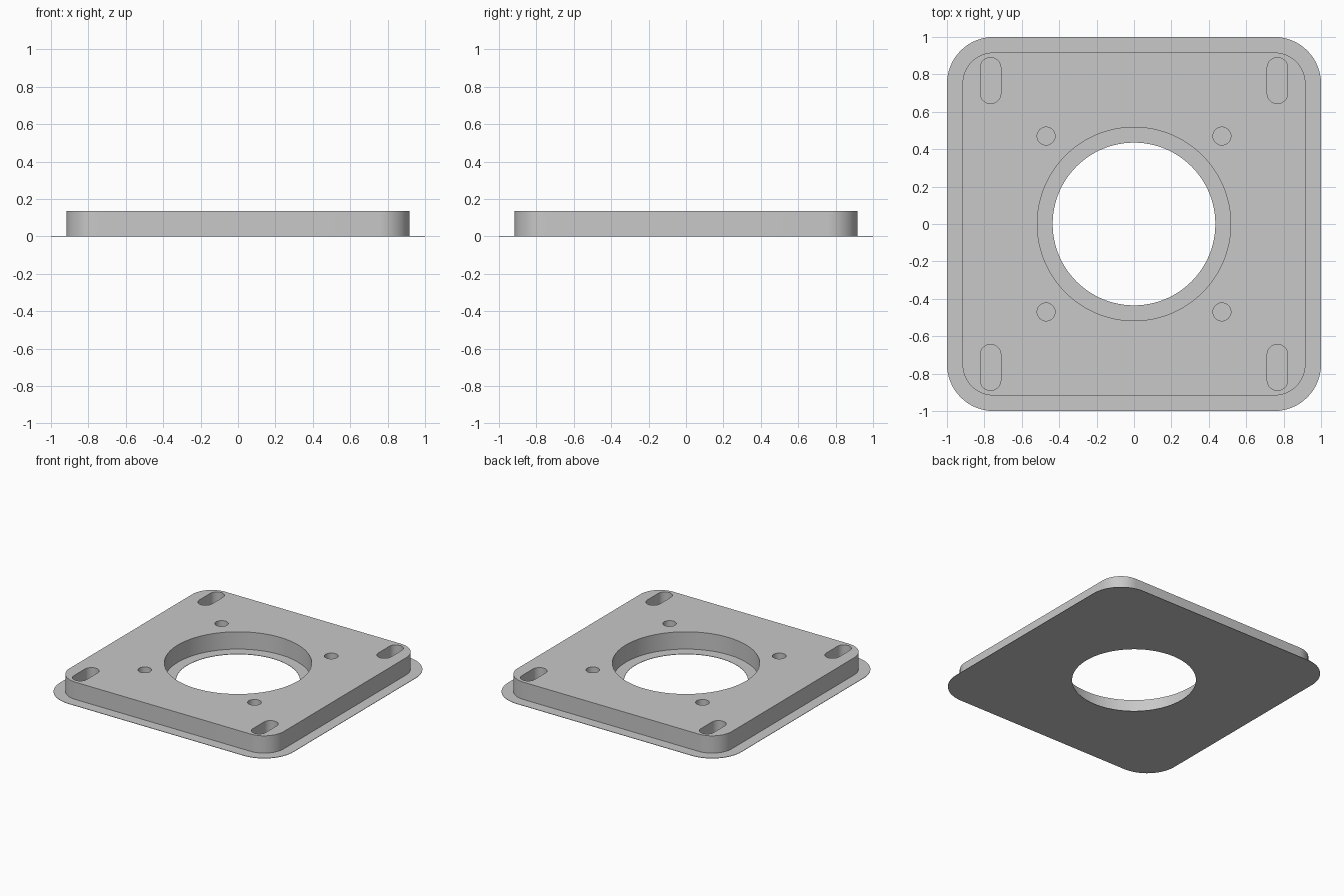
import bpy, bmesh
from math import sin, cos, pi, radians

cube = bpy.data.objects.get("Cube")
if cube:
    bpy.data.objects.remove(cube, do_unlink=True)

grey = bpy.data.materials.new("plain_grey")
grey.use_nodes = True
colour = (0.58, 0.58, 0.58, 1)
grey.diffuse_color = colour
grey.node_tree.nodes["Principled BSDF"].inputs["Base Color"].default_value = colour


def rounded(cx, cy, hx, hy, r, steps=16):
    """Outline of a rounded rectangle; a circle or slot when r reaches the half size."""
    pts = []
    for q, (sx, sy) in enumerate([(1, 1), (-1, 1), (-1, -1), (1, -1)]):
        for i in range(steps + 1):
            a = (q + i / steps) * pi / 2
            p = (cx + sx * (hx - r) + r * cos(a), cy + sy * (hy - r) + r * sin(a))
            if not pts or abs(p[0] - pts[-1][0]) + abs(p[1] - pts[-1][1]) > 1e-5:
                pts.append(p)
    if abs(pts[0][0] - pts[-1][0]) + abs(pts[0][1] - pts[-1][1]) < 1e-5:
        pts.pop()
    return pts


def pierced_plate(name, outlines, z0, z1):
    """Extrude the first outline, with the others as holes through it."""
    curve = bpy.data.curves.new(name, "CURVE")
    curve.dimensions = "2D"
    curve.fill_mode = "BOTH"
    curve.extrude = (z1 - z0) / 2
    for pts in outlines:
        spline = curve.splines.new("POLY")
        spline.points.add(len(pts) - 1)
        for point, (x, y) in zip(spline.points, pts):
            point.co = (x, y, 0, 1)
        spline.use_cyclic_u = True
    obj = bpy.data.objects.new(name, curve)
    bpy.context.collection.objects.link(obj)
    bpy.ops.object.select_all(action="DESELECT")
    obj.select_set(True)
    bpy.context.view_layer.objects.active = obj
    bpy.ops.object.convert(target="MESH")
    obj = bpy.context.object
    mesh = obj.data
    bm = bmesh.new()
    bm.from_mesh(mesh)
    bmesh.ops.remove_doubles(bm, verts=bm.verts, dist=1e-5)
    bmesh.ops.translate(bm, verts=bm.verts, vec=(0, 0, (z0 + z1) / 2))
    bmesh.ops.recalc_face_normals(bm, faces=bm.faces)
    bm.to_mesh(mesh)
    bm.free()
    mesh.materials.clear()
    mesh.materials.append(grey)
    bpy.ops.object.shade_smooth_by_angle(angle=radians(30))
    return obj


SHEET = 0.003
TOP = 0.137

# Thin flange sheet with the smaller central opening
pierced_plate("flange_sheet",
              [rounded(0, 0, 1, 1, 0.25), rounded(0, 0, 0.435, 0.435, 0.435, 24)],
              0, SHEET)

# Thick plate with the larger opening, four screw holes and four corner slots
cuts = [rounded(0, 0, 0.517, 0.517, 0.517, 24)]
for sx in (-1, 1):
    for sy in (-1, 1):
        cuts.append(rounded(sx * 0.47, sy * 0.47, 0.048, 0.048, 0.048, 10))
        cuts.append(rounded(sx * 0.767, sy * 0.767, 0.055, 0.123, 0.055, 10))
pierced_plate("mounting_plate", [rounded(0, 0, 0.917, 0.917, 0.167)] + cuts, SHEET, TOP)
